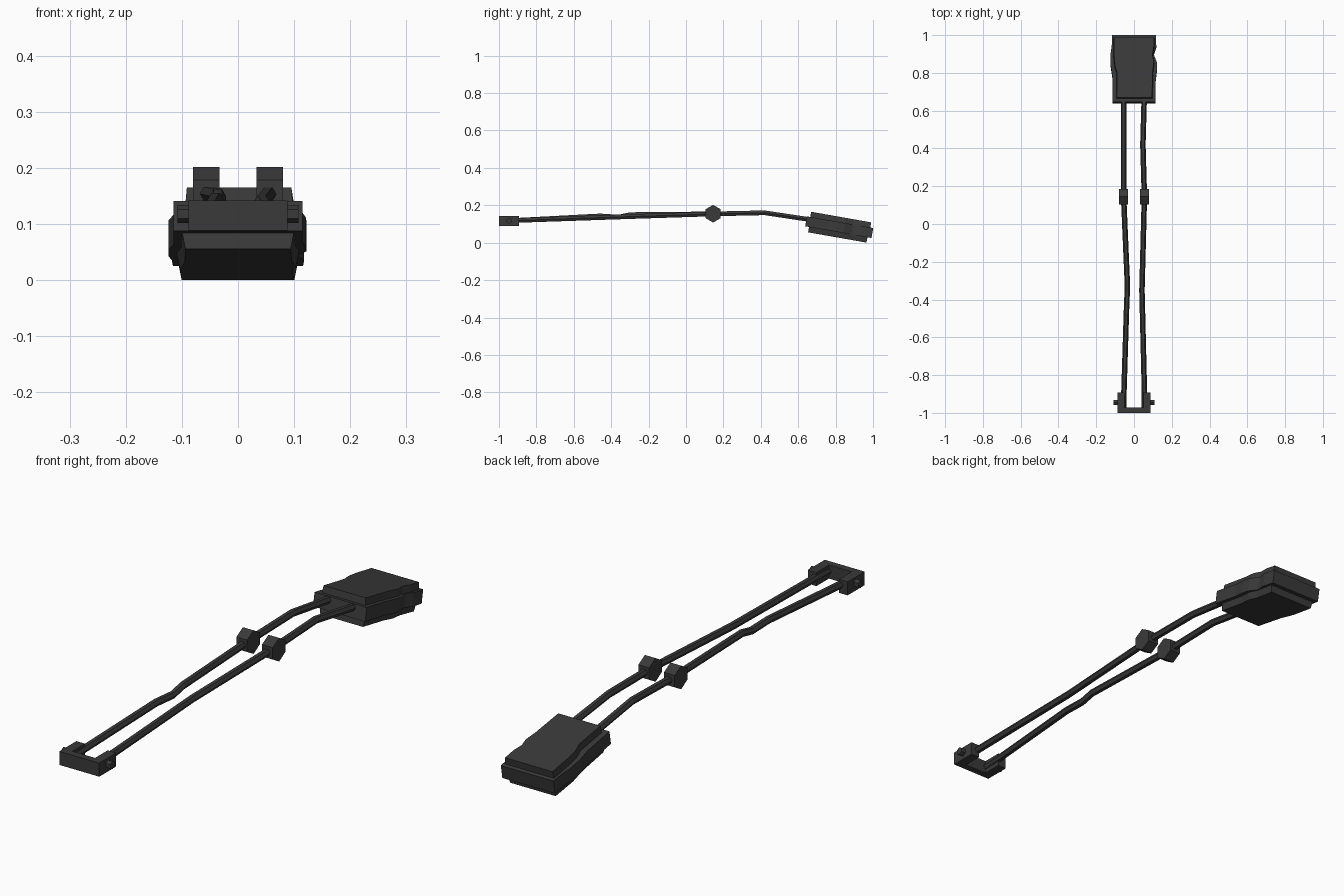
import bpy, bmesh, math
from mathutils import Matrix, Vector

if "Cube" in bpy.data.objects:
    bpy.data.objects.remove(bpy.data.objects["Cube"])

dark = bpy.data.materials.new("dark_polymer")
dark.diffuse_color = (0.042, 0.042, 0.042, 1)
dark.use_nodes = True
dark.node_tree.nodes["Principled BSDF"].inputs["Base Color"].default_value = dark.diffuse_color


def finish(name, bm, matrix=Matrix()):
    bm.transform(matrix)
    bmesh.ops.recalc_face_normals(bm, faces=bm.faces)
    me = bpy.data.meshes.new(name)
    bm.to_mesh(me)
    bm.free()
    me.materials.append(dark)
    ob = bpy.data.objects.new(name, me)
    bpy.context.collection.objects.link(ob)
    return ob


def loft(name, rings, matrix=Matrix()):
    """Join equal-sized rings of points with quads and cap both ends."""
    bm = bmesh.new()
    vs = [[bm.verts.new(p) for p in r] for r in rings]
    n = len(vs[0])
    for a, b in zip(vs, vs[1:]):
        for i in range(n):
            bm.faces.new((a[i], a[(i + 1) % n], b[(i + 1) % n], b[i]))
    bm.faces.new(vs[0])
    bm.faces.new(vs[-1])
    return finish(name, bm, matrix)


def plate(name, outline, z0, z1, matrix, low=1.0, high=1.0):
    """Extruded outline; low/high narrow the bottom or top in x."""
    loft(name, [[(x * low, y, z0) for x, y in outline],
                [(x * high, y, z1) for x, y in outline]], matrix)


def hex_x(name, x0, x1, y, z, r, offset=math.pi / 2):
    """Hexagonal prism along x."""
    ring = [(y + r * math.cos(offset + i * math.pi / 3),
             z + r * math.sin(offset + i * math.pi / 3)) for i in range(6)]
    loft(name, [[(x, a, b) for a, b in ring] for x in (x0, x1)])


# Layered head, tilted down toward the back
tilt = Matrix.Translation((0, 0.82, 0.088)) @ Matrix.Rotation(math.radians(-10), 4, 'X')

mid = [(-0.115, -0.18), (0.115, -0.18), (0.115, -0.06), (0.121, -0.01),
       (0.122, 0.03), (0.107, 0.07), (0.107, 0.085), (0.118, 0.12), (0.116, 0.18),
       (-0.116, 0.18), (-0.118, 0.12), (-0.124, 0.08), (-0.124, 0.02), (-0.115, -0.04)]
plate("head_middle_plate", mid, -0.032, 0.022, tilt)

top = [(-0.094, -0.162), (0.098, -0.162), (0.102, -0.02), (0.108, 0.03),
       (0.1, 0.07), (0.108, 0.11), (0.108, 0.164),
       (-0.108, 0.164), (-0.108, 0.06), (-0.104, 0.01), (-0.092, -0.03)]
plate("head_top_plate", top, 0.018, 0.05, tilt, high=0.97)

bottom = [(-0.1, -0.159), (0.1, -0.159), (0.102, -0.03), (0.11, 0.02),
          (0.103, 0.07), (0.107, 0.158), (-0.107, 0.158), (-0.11, 0.05), (-0.101, -0.02)]
plate("head_bottom_plate", bottom, -0.061, -0.028, tilt, low=0.94)

# Bent temple rods with hexagonal section: (x, y, z) centre lines
paths = {
    "left_rod": [(-0.055, -0.98, 0.117), (-0.053, -0.88, 0.121), (-0.04, -0.46, 0.143),
                 (-0.036, -0.36, 0.137), (-0.036, -0.3, 0.15), (-0.055, 0.145, 0.154),
                 (-0.055, 0.42, 0.16), (-0.055, 0.7, 0.118)],
    "right_rod": [(0.055, -0.98, 0.117), (0.055, -0.88, 0.12), (0.042, -0.35, 0.138),
                  (0.055, 0.145, 0.154), (0.047, 0.42, 0.16), (0.055, 0.7, 0.118)],
}
for name, path in paths.items():
    rings = []
    for x, y, z in path:
        rings.append([(x + 0.0145 * math.cos(i * math.pi / 3), y,
                       z + 0.0145 * math.sin(i * math.pi / 3)) for i in range(6)])
    loft(name, rings)

# Hexagonal joints and end pins, mirrored
for side, s in (("left", -1), ("right", 1)):
    hex_x(side + "_hex_joint", s * 0.033, s * 0.08, 0.145, 0.155, 0.047)
    hex_x(side + "_hinge_pin", s * 0.07, s * 0.108, -0.945, 0.118, 0.016)

# U-shaped end bracket
u_shape = [(-0.088, -1.0), (0.088, -1.0), (0.088, -0.893), (0.05, -0.893),
           (0.05, -0.972), (-0.05, -0.972), (-0.05, -0.893), (-0.088, -0.893)]
plate("end_bracket", u_shape, 0.088, 0.142, Matrix())
